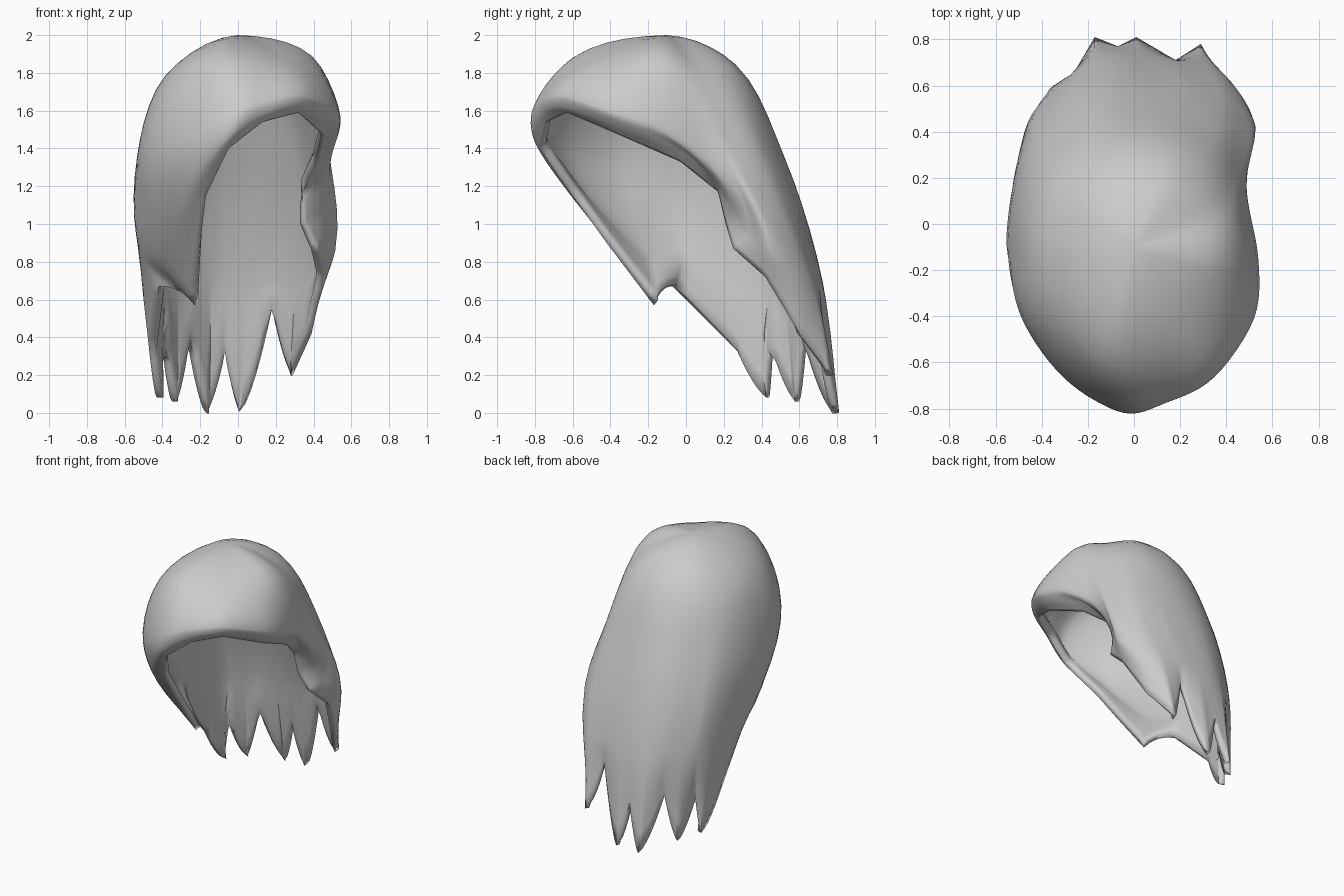
import bpy
from mathutils import Vector

if "Cube" in bpy.data.objects:
    bpy.data.objects.remove(bpy.data.objects["Cube"])

COLS, SUB, STEPS = 24, 6, 5

# Loops of (column, x, y, z): column 0 is the front, counting round by the right side
upper = [(0, -.05, -.60, 1.88), (2, .26, -.46, 1.87), (4, .39, -.18, 1.89), (8, .34, .07, 1.83),
         (11, .17, .23, 1.85), (13, -.05, .26, 1.84), (16, -.26, .16, 1.81), (19, -.38, -.06, 1.78),
         (21, -.36, -.3, 1.8), (22.5, -.24, -.5, 1.84)]
wide = [(0, -.04, -.81, 1.58), (1, .14, -.77, 1.65), (2, .35, -.66, 1.68), (3, .52, -.41, 1.6),
        (4, .54, -.17, 1.53), (6, .49, .1, 1.41), (8, .47, .25, 1.38), (10, .36, .41, 1.38),
        (12, .1, .51, 1.36), (14, -.15, .5, 1.36), (16, -.35, .38, 1.35), (18, -.48, .2, 1.35),
        (20, -.535, -.1, 1.35), (21.5, -.49, -.4, 1.37), (22.7, -.3, -.67, 1.43)]
lower = [(0, -.05, -.81, 1.46), (1, .13, -.77, 1.58), (2, .33, -.66, 1.62), (3, .50, -.36, 1.52),
         (4, .48, -.05, 1.4), (5, .42, .14, 1.24), (6, .43, .25, 1.08), (7, .47, .34, .95),
         (8, .515, .45, .86), (9, .44, .59, .75), (10, .33, .67, .72), (12, .05, .72, .7),
         (14, -.17, .70, .7), (16, -.37, .56, .7), (18, -.48, .38, .7), (20, -.52, -.02, .85),
         (21, -.42, -.25, .85), (22, -.33, -.5, 1.05), (23, -.22, -.68, 1.25)]
# Ragged hem, one point per column, alternating lock tips and gaps at the back
hem = [(-.05, -.77, 1.4), (.13, -.74, 1.54), (.32, -.63, 1.59), (.45, -.35, 1.47),
       (.42, -.03, 1.33), (.34, .17, 1.17), (.35, .21, 1.0), (.42, .25, .87),
       (.45, .42, .72), (.39, .6, .42), (.29, .78, .2), (.18, .71, .55),
       (.01, .81, .01), (-.07, .77, .33), (-.17, .81, 0), (-.27, .64, .39),
       (-.35, .60, .06), (-.40, .46, .33), (-.43, .44, .08), (-.47, .27, .33),
       (-.42, -.07, .67), (-.23, -.17, .57), (-.2, -.42, .9), (-.17, -.6, 1.15)]
crown = Vector((0, -.1, 2.0))


def hermite(p, q, m, n, t):
    return (p * (2*t**3 - 3*t*t + 1) + m * (t**3 - 2*t*t + t)
            + q * (3*t*t - 2*t**3) + n * (t**3 - t*t))


def loop_point(keys, u):
    """Smooth periodic curve through the keyed loop points."""
    n = len(keys)

    def key(i):
        k = keys[i % n]
        return k[0] + COLS * (i // n), Vector(k[1:])
    i = max(j for j in range(n) if keys[j][0] <= u)
    (a, pa), (b, pb), (c, pc), (d, pd) = (key(i + o) for o in (-1, 0, 1, 2))
    return hermite(pb, pc, (pc - pa) / (c - a) * (c - b), (pd - pb) / (d - b) * (c - b), (u - b) / (c - b))


def hem_point(u):
    """Straight hem, with rounded lock tips between columns 10 and 19."""
    i, t = int(u), u % 1
    a, b = Vector(hem[i]), Vector(hem[(i + 1) % COLS])
    p = a.lerp(b, t)
    if 10 <= i < 19:
        f = t ** 1.5 if a.z < b.z else 1 - (1 - t) ** 1.5
        p.z = a.z + (b.z - a.z) * f
    elif i == 20:
        p.z = a.z + (b.z - a.z) * t ** 2.5
    return p


def column(u):
    """Hair strand from the crown, over the head, down to the hem."""
    p = [crown, loop_point(upper, u), loop_point(wide, u), loop_point(lower, u), hem_point(u)]
    first = p[1] - p[0]
    first.z *= .1
    tan = [first * 1.1]
    for i in (1, 2, 3):
        a, b = p[i] - p[i-1], p[i+1] - p[i]
        tan.append((a.normalized() + b.normalized()) * .5)
    tan.append((p[4] - p[3]).normalized())
    pts = []
    for s in range(4):
        length = (p[s+1] - p[s]).length
        m = tan[0] if s == 0 else tan[s] * length
        for k in range(1, STEPS + 1):
            pts.append(hermite(p[s], p[s+1], m, tan[s+1] * length, k / STEPS))
    return pts


# Outer hair surface
N, R = COLS * SUB, 4 * STEPS
verts, faces = [crown], []
for c in range(N):
    verts += column(c / SUB)
for c in range(N):
    a, b = 1 + c * R, 1 + (c + 1) % N * R
    faces.append((0, a, b))
    faces += [(a + r, a + r + 1, b + r + 1, b + r) for r in range(R - 1)]
mesh = bpy.data.meshes.new("hair")
mesh.from_pydata([tuple(v) for v in verts], [], faces)
hair = bpy.data.objects.new("hair", mesh)
bpy.context.collection.objects.link(hair)

# Thickness, thinning towards the hem
group = hair.vertex_groups.new(name="thickness")
group.add([0], 1, 'REPLACE')
for c in range(N):
    for r in range(R):
        group.add([1 + c * R + r], min(1, .6 + .15 * (R - 1 - r)), 'REPLACE')
shell = hair.modifiers.new("shell", 'SOLIDIFY')
shell.thickness = .065
shell.offset = -1
shell.vertex_group = "thickness"

bpy.context.view_layer.objects.active = hair
hair.select_set(True)
bpy.ops.object.modifier_apply(modifier="shell")
bpy.ops.object.shade_smooth_by_angle(angle=1.6)
